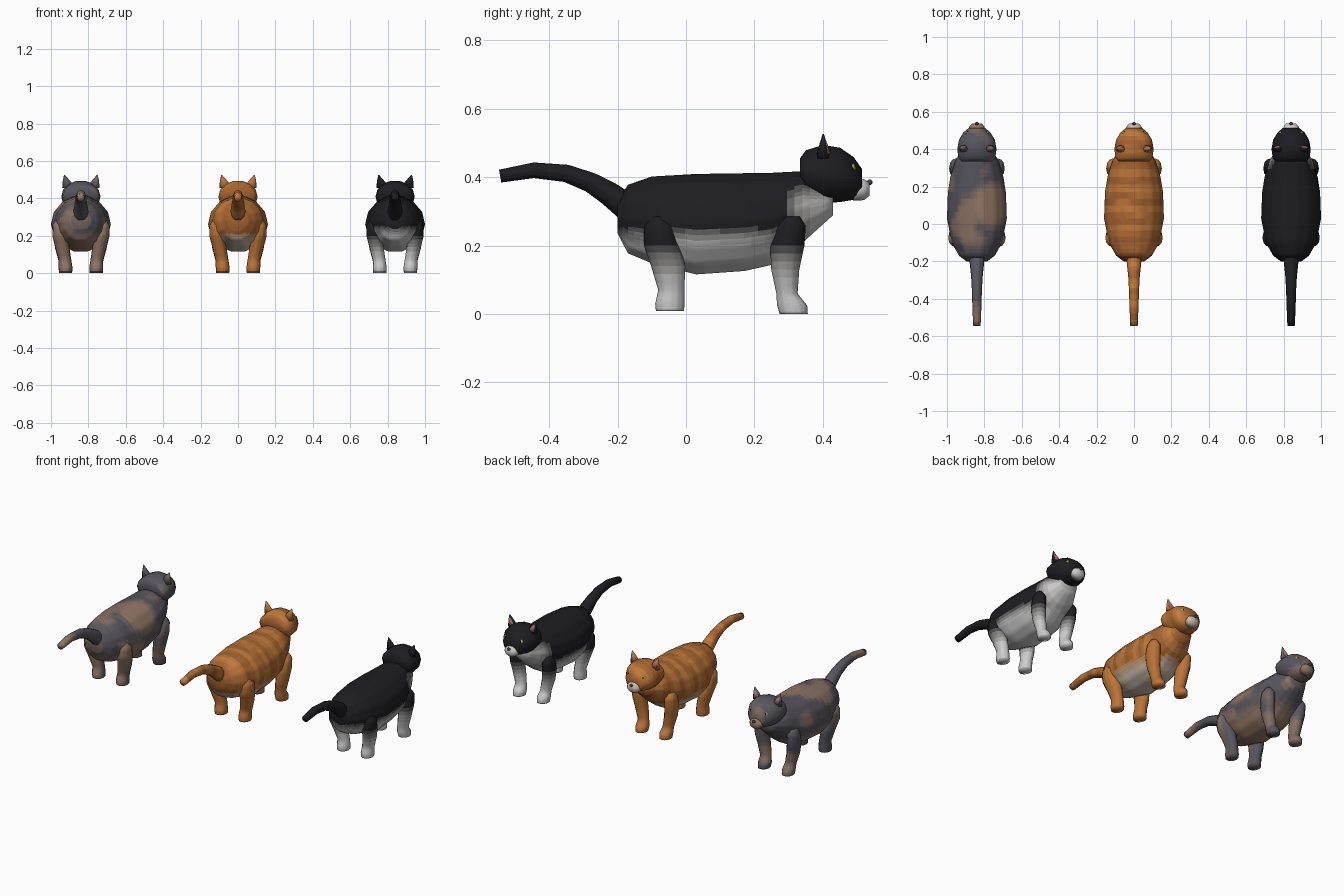
import bpy, bmesh, math
from mathutils import Vector, noise

if "Cube" in bpy.data.objects:
    bpy.data.objects.remove(bpy.data.objects["Cube"])

STEPS = 8
SPACING = 0.84


def material(name, rgb):
    m = bpy.data.materials.new(name)
    m.diffuse_color = (*rgb, 1)
    m.use_nodes = True
    m.node_tree.nodes["Principled BSDF"].inputs["Base Color"].default_value = m.diffuse_color
    return m


def ramp(name, a, b):
    # graded shades between two fur colours
    return [material(f"{name}_{i}", [p + (q - p) * i / STEPS for p, q in zip(a, b)])
            for i in range(STEPS + 1)]


def fade(v, lo, hi):
    # 0 at lo, 1 at hi, smooth in between
    t = max(0, min(1, (v - lo) / (hi - lo)))
    return t * t * (3 - 2 * t)


# Coat patterns: each returns (ramp index, blend) for a point in cat space
def tuxedo(part, p):
    if part == "body":
        chest = fade(p.y, 0.27, 0.37) * fade(p.z, 0.39, 0.31)
        return 0, max(fade(p.z, 0.26, 0.19), chest)
    if "leg" in part:
        return 0, fade(p.z, 0.22, 0.09)
    return 0, 1 if part == "muzzle" else 0


def ginger(part, p):
    if part == "muzzle":
        return 1, 1
    if part == "body":
        belly = fade(p.z, 0.23, 0.16)
        if belly > 0.15:
            return 1, belly
    wave = math.sin(p.y * 62 + 2 * noise.noise(p * 9))
    return 0, (0.4 + 0.4 * wave) if part in ("body", "tail", "head") else 0.25


def tortie(part, p):
    if part == "muzzle":
        return 0, 0.9
    n = fade(noise.noise(p * 7 + Vector((3, 1, 5))), 0.0, 0.35)
    if part == "body":
        patch = fade((p - Vector((0.08, 0.1, 0.38))).length, 0.15, 0.08)
        return 0, max(fade(p.z, 0.24, 0.17), patch, n * 0.7)
    if part == "tail":
        return 0, fade(p.y, -0.38, -0.5)
    if "hind" in part:
        return 0, fade(p.y, -0.03, -0.09)
    return 0, n * 0.6


BLACK, WHITE = (0.013, 0.013, 0.016), (0.55, 0.54, 0.53)
CATS = {
    "tortie": (-SPACING, tortie, [ramp("tortie", (0.095, 0.09, 0.11), (0.3, 0.19, 0.13))]),
    "ginger": (0, ginger, [ramp("ginger", (0.56, 0.2, 0.045), (0.3, 0.095, 0.022)),
                           ramp("cream", (0.5, 0.18, 0.045), (0.6, 0.5, 0.4))]),
    "tuxedo": (SPACING, tuxedo, [ramp("tuxedo", BLACK, WHITE)]),
}
EYE = material("eye", (0.35, 0.36, 0.05))
DARK = material("pupil", (0.01, 0.01, 0.01))
PINK = material("ear_pink", (0.4, 0.17, 0.16))
NOSE = material("nose", (0.09, 0.05, 0.05))


def loft(cat, name, part, rings, sides=14, flip=1, cuts=0, solid=None):
    # skin elliptical rings (x, y, z, side radius, other radius, tilt about x)
    x0, coat, ramps = CATS[cat]
    bm = bmesh.new()
    loops = []
    for x, y, z, ru, rv, tilt in rings:
        t = math.radians(tilt)
        loop = []
        for i in range(sides):
            a = 2 * math.pi * i / sides
            v = rv * math.sin(a)
            loop.append(bm.verts.new((flip * x + ru * math.cos(a),
                                      y - v * math.sin(t), z + v * math.cos(t))))
        loops.append(loop)
    for a, b in zip(loops, loops[1:]):
        for i in range(sides):
            j = (i + 1) % sides
            bm.faces.new((a[i], a[j], b[j], b[i]))
    bm.faces.new(loops[0])
    bm.faces.new(loops[-1])
    bmesh.ops.recalc_face_normals(bm, faces=bm.faces[:])
    if cuts:
        bmesh.ops.subdivide_edges(bm, edges=bm.edges[:], cuts=cuts, use_grid_fill=True)
    me = bpy.data.meshes.new(name)
    for m in ([solid] if solid else sum(ramps, [])):
        me.materials.append(m)
    for f in bm.faces:
        f.smooth = True
        if not solid:
            r, k = coat(part, f.calc_center_median())
            f.material_index = r * (STEPS + 1) + round(k * STEPS)
    bm.to_mesh(me)
    bm.free()
    ob = bpy.data.objects.new(f"{cat}_{name}", me)
    ob.location.x = x0
    bpy.context.collection.objects.link(ob)


def span(rows):
    # rows of (y, bottom, top, half width) to upright rings
    return [(0, y, (b + t) / 2, w, (t - b) / 2, 0) for y, b, t, w in rows]


def ball(cat, name, loc, scale, mat):
    bm = bmesh.new()
    bmesh.ops.create_uvsphere(bm, u_segments=12, v_segments=8, radius=1)
    for f in bm.faces:
        f.smooth = True
    me = bpy.data.meshes.new(name)
    bm.to_mesh(me)
    bm.free()
    me.materials.append(mat)
    ob = bpy.data.objects.new(f"{cat}_{name}", me)
    ob.location = (CATS[cat][0] + loc[0], loc[1], loc[2])
    ob.scale = scale
    bpy.context.collection.objects.link(ob)


BODY = span([(-.2, .235, .33, .055), (-.17, .175, .38, .095), (-.1, .145, .405, .135),
             (.03, .112, .413, .16), (.17, .122, .415, .155), (.25, .14, .416, .142),
             (.34, .205, .42, .115), (.43, .288, .37, .06)])
HEAD = span([(.333, .39, .455, .08), (.35, .345, .48, .098), (.4, .322, .496, .105),
             (.45, .325, .488, .096), (.49, .332, .46, .072), (.514, .345, .425, .043)])
MUZZLE = span([(.49, .33, .40, .046), (.52, .332, .395, .041), (.536, .345, .384, .027)])
TAIL = [(0, -.17, .31, .042, .042, -37), (0, -.225, .352, .037, .037, -37),
        (0, -.28, .385, .031, .031, -28), (0, -.35, .411, .027, .027, -15),
        (0, -.445, .42, .024, .024, 0), (0, -.543, .403, .02, .02, 10)]
FRONT_LEG = [(.115, .31, .285, .018, .022, 90), (.113, .307, .257, .034, .043, 90),
             (.11, .296, .2, .039, .05, 90), (.1, .29, .13, .037, .041, 90),
             (.085, .295, .06, .033, .031, 90), (.082, .31, .025, .037, .044, 90),
             (.082, .315, 0, .035, .041, 90)]
HIND_LEG = [(.115, -.08, .287, .02, .027, 90), (.117, -.075, .255, .036, .047, 90),
            (.112, -.07, .2, .041, .053, 90), (.1, -.052, .14, .038, .05, 90),
            (.085, -.043, .07, .034, .038, 90), (.082, -.047, .03, .037, .043, 90),
            (.082, -.047, .009, .035, .041, 90)]
EAR = [(.064, .4, .455, .036, .02, 90), (.077, .401, .493, .02, .012, 90),
       (.088, .401, .526, .002, .002, 90)]
INNER_EAR = [(.066, .414, .468, .022, .008, 90), (.077, .409, .493, .013, .006, 90),
             (.086, .403, .516, .002, .002, 90)]

for cat in CATS:
    loft(cat, "body", "body", BODY, cuts=3)
    loft(cat, "head", "head", HEAD, cuts=1)
    loft(cat, "muzzle", "muzzle", MUZZLE)
    loft(cat, "tail", "tail", TAIL, sides=10, cuts=2)
    ball(cat, "nose", (0, .537, .385), (.011, .008, .008), NOSE)
    for side, s in (("left", -1), ("right", 1)):
        loft(cat, f"{side}_front_leg", "front_leg", FRONT_LEG, 12, s, 2)
        loft(cat, f"{side}_hind_leg", "hind_leg", HIND_LEG, 12, s, 2)
        loft(cat, f"{side}_ear", "ear", EAR, 8, s)
        loft(cat, f"{side}_inner_ear", "ear", INNER_EAR, 8, s, solid=PINK)
        ball(cat, f"{side}_eye", (s * .05, .487, .425), (.015, .009, .015), EYE)
        ball(cat, f"{side}_pupil", (s * .051, .493, .425), (.005, .005, .011), DARK)
